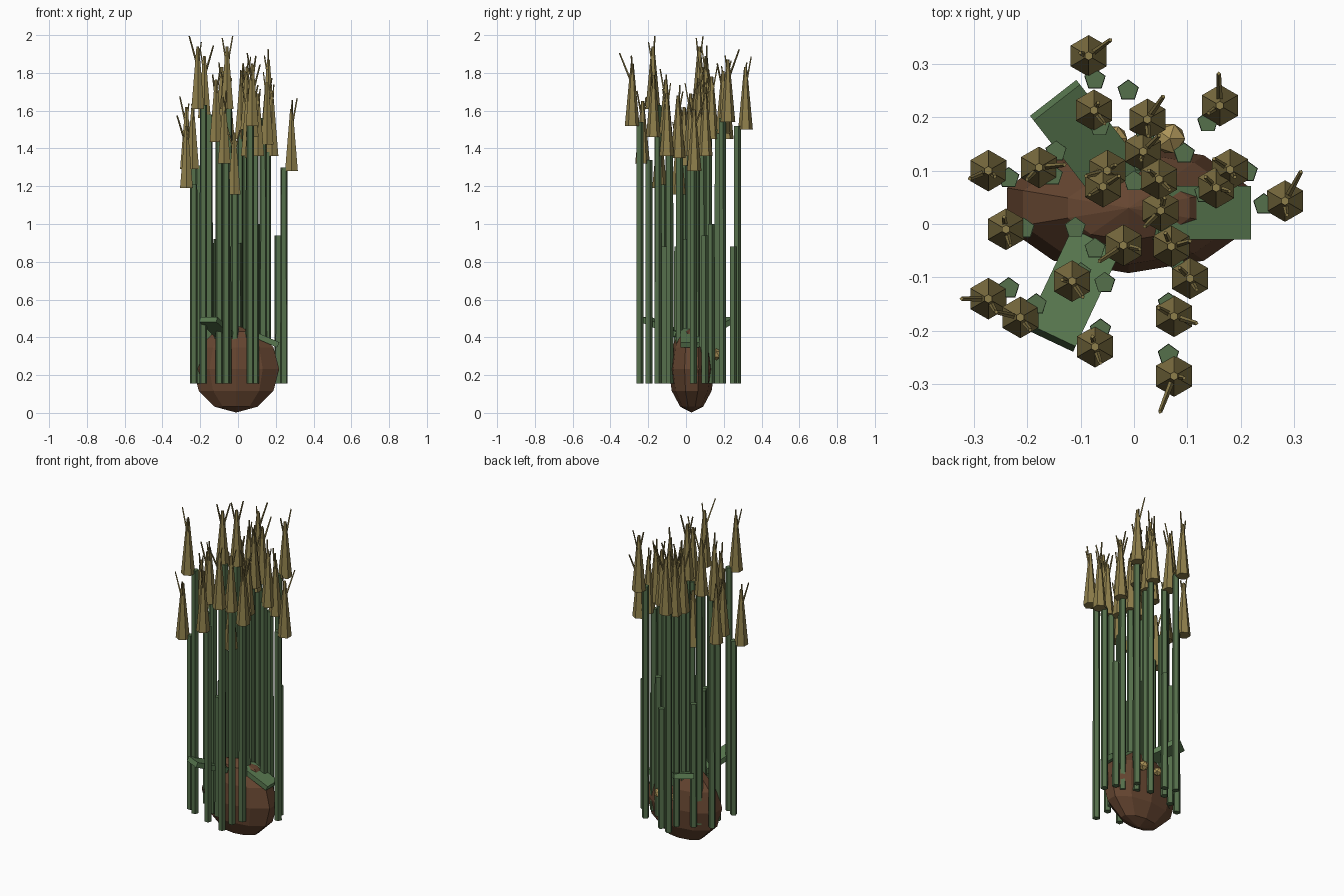
import bpy, bmesh, math, random
from mathutils import Vector, Matrix

if "Cube" in bpy.data.objects:
    bpy.data.objects.remove(bpy.data.objects["Cube"])

random.seed(4)


def material(name, rgb):
    m = bpy.data.materials.new(name)
    m.diffuse_color = (*rgb, 1)
    m.use_nodes = True
    m.node_tree.nodes["Principled BSDF"].inputs["Base Color"].default_value = m.diffuse_color
    return m


GREEN = material("stalk_green", (0.09, 0.16, 0.07))
LEAF = material("leaf_green", (0.10, 0.19, 0.08))
STRAW = material("straw", (0.27, 0.21, 0.07))
SOIL = material("soil_brown", (0.13, 0.06, 0.03))
GOLD = material("grain_gold", (0.42, 0.30, 0.10))


def finish(name, bm, mat):
    me = bpy.data.meshes.new(name)
    bm.to_mesh(me)
    bm.free()
    me.materials.append(mat)
    ob = bpy.data.objects.new(name, me)
    bpy.context.collection.objects.link(ob)
    return ob


def rod(bm, a, b, r1, r2, sides):
    a, b = Vector(a), Vector(b)
    d = b - a
    upright = d.xy.length < 1e-5
    rot = Matrix() if upright else d.to_track_quat('Z', 'Y').to_matrix().to_4x4()
    bmesh.ops.create_cone(bm, cap_ends=True, segments=sides, radius1=r1, radius2=r2,
                          depth=d.length, matrix=Matrix.Translation((a + b) / 2) @ rot)


# Seed heads: x, y, base height, main awn direction
heads = [
    (-.085, .315, 1.50, .041, .030), (-.075, .213, 1.45, .020, -.025),
    (.025, .196, 1.48, .030, .043), (.161, .222, 1.54, -.002, .060),
    (-.273, .100, 1.29, -.035, -.015), (-.178, .106, 1.56, .048, .005),
    (-.050, .100, 1.42, -.04, -.01), (-.058, .070, 1.61, .03, .02),
    (.017, .136, 1.45, .03, .03), (.047, .084, 1.50, .02, -.02),
    (.180, .102, 1.36, -.03, .02), (.154, .068, 1.42, -.02, .02),
    (.283, .043, 1.28, .030, .055), (.050, .025, 1.36, -.03, -.03),
    (-.240, -.010, 1.29, .008, -.030), (-.020, -.040, 1.155, -.045, -.03),
    (.070, -.042, 1.35, .035, .01), (.105, -.102, 1.36, -.02, .02),
    (-.116, -.107, 1.435, .02, -.03), (-.273, -.140, 1.19, -.05, .0),
    (-.213, -.175, 1.61, -.045, .01), (.075, -.173, 1.46, .042, -.013),
    (.075, -.285, 1.52, -.026, -.067), (-.073, -.230, 1.32, .01, -.03),
]
stalks, ears, awns = bmesh.new(), bmesh.new(), bmesh.new()
for x, y, z, ax, ay in heads:
    sx, sy = x * .86, y * .86
    rod(stalks, (sx, sy, .155), (sx, sy, z + .02), .021, .020, 5)
    rod(ears, (x, y, z), (x, y, z + .33), .039, .008, 6)
    turn = math.atan2(ay, ax) + random.uniform(1.6, 4.0)
    reach = random.uniform(.015, .035)
    for dx, dy, top in ((ax, ay, .385),
                        (reach * math.cos(turn), reach * math.sin(turn), random.uniform(.34, .38))):
        rod(awns, (x, y, z + .22), (x + dx, y + dy, z + top), .006, .004, 4)

# Bare short stalks: x, y, top height
for x, y, z in ((-.011, .25, .88), (.094, .132, 1.0), (-.11, -.007, .92), (-.073, -.046, .88),
                (-.055, -.11, .88), (-.146, .136, .90), (.212, .098, .94), (0, .08, .90)):
    rod(stalks, (x, y, .155), (x, y, z), .021, .020, 5)
finish("stalks", stalks, GREEN)
finish("seed_heads", ears, STRAW)
finish("awns", awns, STRAW)

# Root ball
bm = bmesh.new()
bmesh.ops.create_uvsphere(
    bm, u_segments=10, v_segments=6, radius=1,
    matrix=Matrix.Translation((-.01, .03, .232)) @ Matrix.Diagonal((.24, .122, .23, 1)))
finish("root_ball", bm, SOIL)

# Flat leaf slabs: inner end, outer end, width
for i, (a, b, w) in enumerate((((-.026, .075, .415), (-.148, .232, .495), .11),
                               ((-.073, -.035, .415), (-.157, -.213, .495), .10),
                               ((.04, .021, .435), (.213, .021, .36), .10))):
    a, b = Vector(a), Vector(b)
    d = (b - a).normalized()
    side = Vector((0, 0, 1)).cross(d).normalized()
    rot = Matrix((d, side, d.cross(side))).transposed().to_4x4()
    bm = bmesh.new()
    bmesh.ops.create_cube(bm, size=1, matrix=Matrix.Translation((a + b) / 2) @ rot
                          @ Matrix.Diagonal(((b - a).length, w, .03, 1)))
    finish(f"leaf_{i + 1}", bm, LEAF)

# Loose grains on the back of the root ball
bm = bmesh.new()
for x, y, r in ((.067, .160, .032), (-.037, .160, .027)):
    bmesh.ops.create_icosphere(bm, subdivisions=1, radius=r,
                               matrix=Matrix.Translation((x, y, .31)))
finish("grains", bm, GOLD)
